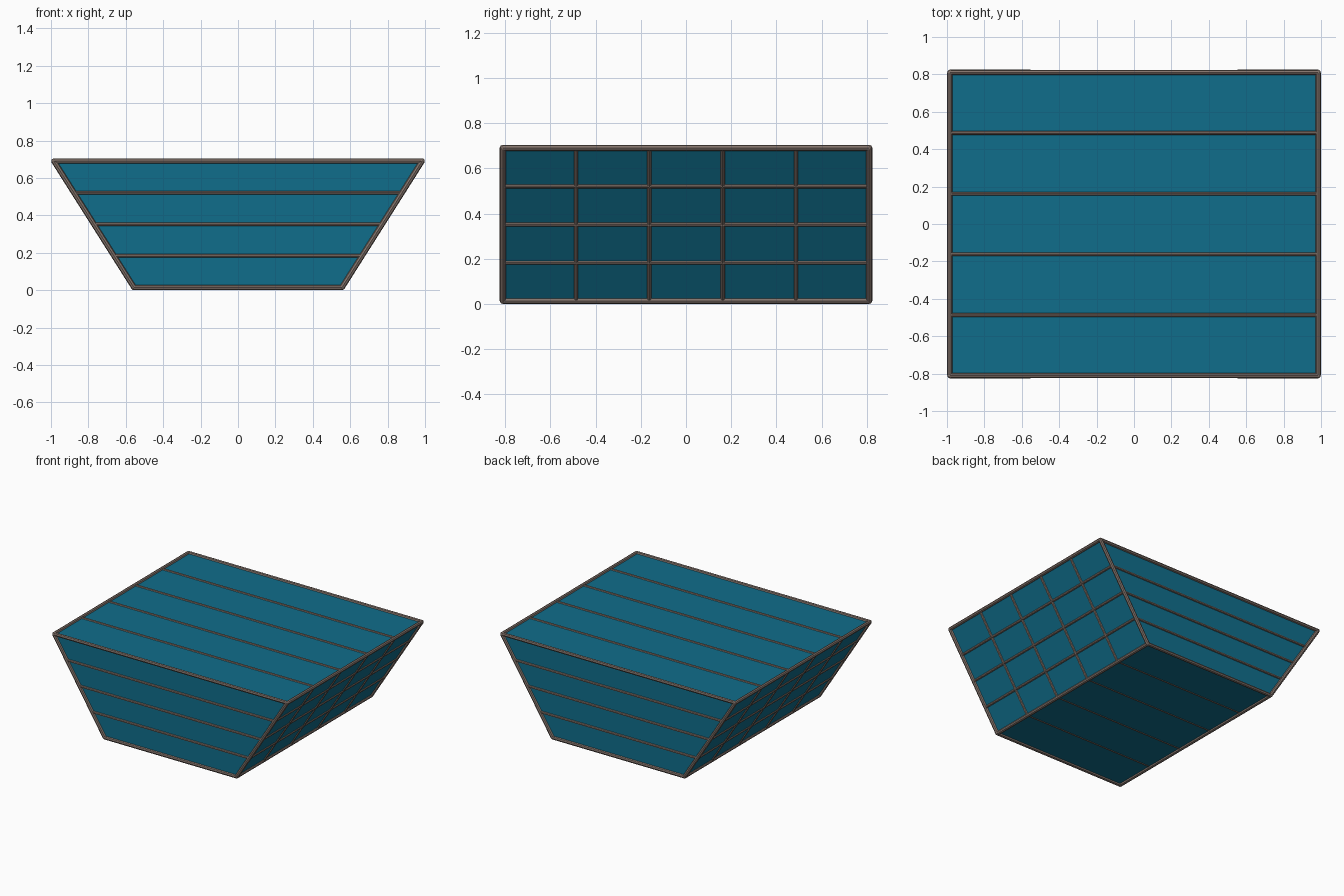
import bpy, bmesh, math
from mathutils import Vector

if "Cube" in bpy.data.objects:
    bpy.data.objects.remove(bpy.data.objects["Cube"])

def material(name, rgb):
    m = bpy.data.materials.new(name)
    m.diffuse_color = (*rgb, 1)
    m.use_nodes = True
    m.node_tree.nodes["Principled BSDF"].inputs["Base Color"].default_value = m.diffuse_color
    return m

teal = material("teal panel", (0.005, 0.155, 0.26))
metal = material("brown grey metal", (0.23, 0.175, 0.15))

# Overall shape: a trapezoid prism, wide at the top
Z0, Z1 = 0.014, 0.691
X0, X1 = 0.556, 0.985
Y = 0.811
ROWS, COLS = 4, 5

def half_width(z):
    return X0 + (X1 - X0) * (z - Z0) / (Z1 - Z0)

def mesh_object(name, bm, mat):
    bmesh.ops.recalc_face_normals(bm, faces=bm.faces)
    me = bpy.data.meshes.new(name)
    bm.to_mesh(me)
    bm.free()
    me.materials.append(mat)
    ob = bpy.data.objects.new(name, me)
    bpy.context.collection.objects.link(ob)
    return ob

def add_bar(bm, a, b, r, sides=8):
    a, b = Vector(a), Vector(b)
    d = b - a
    new = bmesh.ops.create_cone(bm, cap_ends=True, segments=sides, radius1=r,
                                radius2=r, depth=d.length)["verts"]
    rot = d.to_track_quat('Z', 'Y').to_matrix().to_4x4()
    bmesh.ops.rotate(bm, verts=new, matrix=rot, cent=(0, 0, 0))
    bmesh.ops.translate(bm, verts=new, vec=(a + b) / 2)

# Panelled body
bm = bmesh.new()
profile = [(-X0, Z0), (X0, Z0), (X1, Z1), (-X1, Z1)]
face = bm.faces.new([bm.verts.new((x, -Y, z)) for x, z in profile])
ext = bmesh.ops.extrude_face_region(bm, geom=[face])["geom"]
bmesh.ops.translate(bm, vec=(0, 2 * Y, 0),
                    verts=[v for v in ext if isinstance(v, bmesh.types.BMVert)])
mesh_object("panel_body", bm, teal)

# Outer frame is thicker than the dividing ribs
frame, ribs = bmesh.new(), bmesh.new()
EDGE, RIB = 0.0135, 0.0095

# Level rails around all four sides
for i in range(ROWS + 1):
    z = Z0 + (Z1 - Z0) * i / ROWS
    x = half_width(z)
    outer = i in (0, ROWS)
    bm, r = (frame, EDGE) if outer else (ribs, RIB)
    for s in (-1, 1):
        add_bar(bm, (-x, s * Y, z), (x, s * Y, z), r)
        add_bar(bm, (s * x, -Y, z), (s * x, Y, z), r)

# Sloping posts on both ends, and cross ribs over the top and bottom
for j in range(COLS + 1):
    y = -Y + 2 * Y * j / COLS
    outer = j in (0, COLS)
    bm, r = (frame, EDGE + 0.001) if outer else (ribs, RIB)
    for s in (-1, 1):
        add_bar(bm, (s * X0, y, Z0), (s * X1, y, Z1), r)
    if not outer:
        add_bar(ribs, (-X1, y, Z1), (X1, y, Z1), RIB)
        add_bar(ribs, (-X0, y, Z0 + 0.003), (X0, y, Z0 + 0.003), RIB * 0.8)

# Corner knuckles joining the frame
for sx in (-1, 1):
    for sy in (-1, 1):
        for x, z in ((X0, Z0), (X1, Z1)):
            new = bmesh.ops.create_icosphere(frame, subdivisions=2, radius=EDGE)["verts"]
            bmesh.ops.translate(frame, verts=new, vec=(sx * x, sy * Y, z))

mesh_object("outer_frame", frame, metal)
mesh_object("divider_ribs", ribs, metal)
